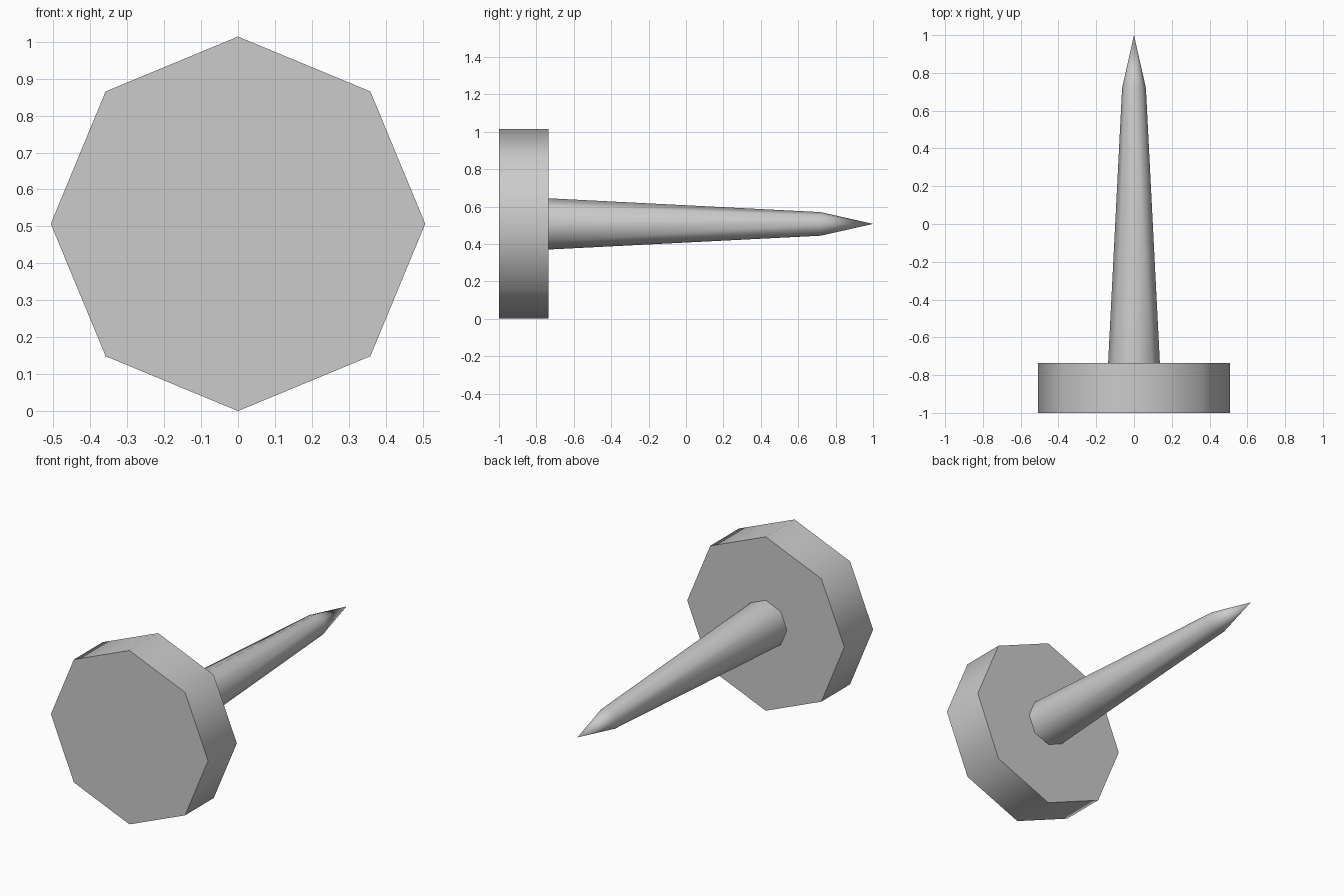
import bpy, bmesh, math

cube = bpy.data.objects.get("Cube")
if cube:
    bpy.data.objects.remove(cube, do_unlink=True)

SIDES = 8
AXIS_Z = 0.507

grey = bpy.data.materials.new("plain grey")
grey.use_nodes = True
colour = (0.6, 0.6, 0.6, 1)
grey.diffuse_color = colour
grey.node_tree.nodes["Principled BSDF"].inputs["Base Color"].default_value = colour


def turned_part(name, profile):
    """Turn (y, radius) pairs around the long axis; radius 0 makes a point."""
    bm = bmesh.new()
    rings = []
    for y, r in profile:
        count = SIDES if r else 1
        angles = [math.tau * i / SIDES for i in range(count)]
        rings.append([bm.verts.new((r * math.cos(a), y, AXIS_Z + r * math.sin(a)))
                      for a in angles])
    for a, b in zip(rings, rings[1:]):
        for i in range(SIDES):
            j = (i + 1) % SIDES
            if len(b) == 1:
                bm.faces.new((a[i], a[j], b[0]))
            else:
                bm.faces.new((a[i], a[j], b[j], b[i]))
    for ring in (rings[0], rings[-1]):
        if len(ring) > 1:
            bm.faces.new(ring)
    bmesh.ops.recalc_face_normals(bm, faces=bm.faces)
    mesh = bpy.data.meshes.new(name)
    bm.to_mesh(mesh)
    bm.free()
    mesh.materials.append(grey)
    obj = bpy.data.objects.new(name, mesh)
    bpy.context.collection.objects.link(obj)
    bpy.ops.object.select_all(action='DESELECT')
    obj.select_set(True)
    bpy.context.view_layer.objects.active = obj
    bpy.ops.object.shade_smooth_by_angle(angle=math.radians(60))
    return obj


# Flat octagonal head
turned_part("head", [(-1, 0.507), (-0.735, 0.507)])

# Tapered shank ending in a sharp point
turned_part("spike", [(-0.735, 0.137), (0.72, 0.063), (1, 0)])
